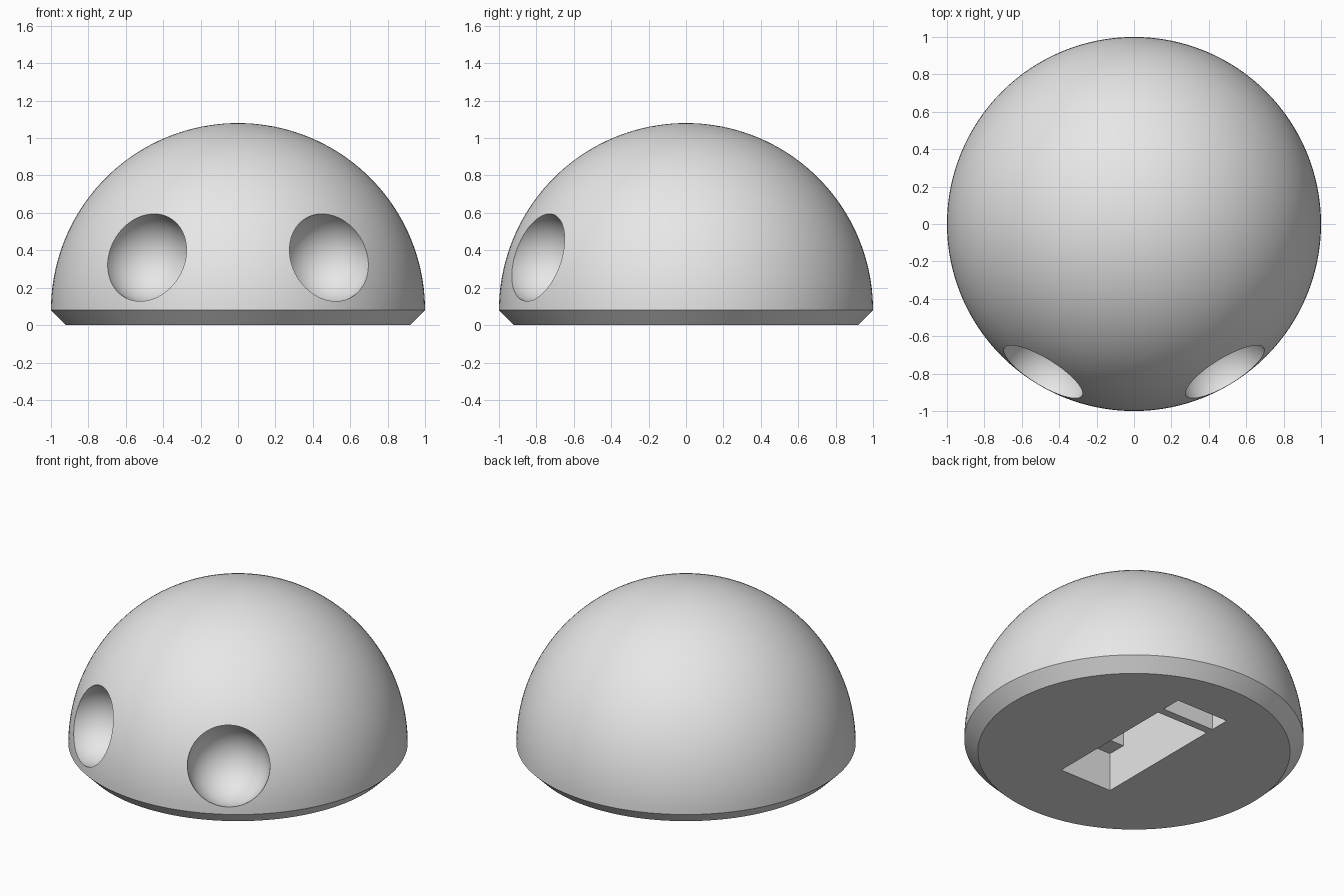
import bpy
import bmesh
import math
from mathutils import Matrix, Vector

cube = bpy.data.objects.get("Cube")
if cube:
    bpy.data.objects.remove(cube, do_unlink=True)

BASE_Z = 0.08      # height of the chamfered base rim
SEGMENTS = 128

# Single plain grey
grey = bpy.data.materials.new("plain grey")
grey.diffuse_color = (0.8, 0.8, 0.8, 1)
grey.use_nodes = True
grey.node_tree.nodes["Principled BSDF"].inputs["Base Color"].default_value = (0.8, 0.8, 0.8, 1)


def make_object(name, bm):
    bmesh.ops.recalc_face_normals(bm, faces=bm.faces)
    mesh = bpy.data.meshes.new(name)
    bm.to_mesh(mesh)
    bm.free()
    mesh.materials.append(grey)
    obj = bpy.data.objects.new(name, mesh)
    bpy.context.collection.objects.link(obj)
    return obj


def make_box(name, low, high):
    low, high = Vector(low), Vector(high)
    bm = bmesh.new()
    bmesh.ops.create_cube(bm, size=1)
    bmesh.ops.scale(bm, vec=high - low, verts=bm.verts)
    bmesh.ops.translate(bm, vec=(low + high) / 2, verts=bm.verts)
    return make_object(name, bm)


def make_ball(name, centre, radius):
    bm = bmesh.new()
    turn = Vector(centre).to_track_quat("Z", "Y").to_matrix().to_4x4()
    bmesh.ops.create_uvsphere(bm, u_segments=64, v_segments=32, radius=radius,
                              matrix=Matrix.Translation(centre) @ turn)
    return make_object(name, bm)


def make_dome():
    # Lathe the quarter arc and the chamfer, then cap the underside
    steps = 40
    profile = [(0.92, 0.0)]
    for i in range(steps + 1):
        a = math.pi / 2 * i / steps
        profile.append((math.cos(a), BASE_Z + math.sin(a)))
    bm = bmesh.new()
    verts = [bm.verts.new((r, 0, z)) for r, z in profile]
    edges = [bm.edges.new(pair) for pair in zip(verts, verts[1:])]
    bmesh.ops.spin(bm, geom=verts + edges, cent=(0, 0, 0), axis=(0, 0, 1),
                   angle=2 * math.pi, steps=SEGMENTS)
    bmesh.ops.remove_doubles(bm, verts=bm.verts, dist=0.0005)
    rim = [e for e in bm.edges if e.is_boundary]
    bmesh.ops.holes_fill(bm, edges=rim, sides=0)
    return make_object("dome_body", bm)


dome = make_dome()
cutters = []

# Round eye sockets on the front, mirrored left and right
for side, label in ((1, "left"), (-1, "right")):
    cutters.append(make_ball(label + "_eye_socket", (side * 0.486, -0.79, 0.361), 0.244))

# Underside compartment with an end shelf, and the latch slot behind it
cutters.append(make_box("compartment_opening", (-0.187, -0.443, -0.1), (0.187, 0.443, 0.25)))
cutters.append(make_box("compartment_well", (-0.187, -0.32, 0.2), (0.187, 0.32, 0.5)))
cutters.append(make_box("latch_slot", (-0.187, 0.495, -0.1), (0.187, 0.627, 0.25)))

# Carve every recess out of the dome
bpy.ops.object.select_all(action="DESELECT")
bpy.context.view_layer.objects.active = dome
dome.select_set(True)
for cutter in cutters:
    cutter.hide_render = True
    mod = dome.modifiers.new(cutter.name, "BOOLEAN")
    mod.operation = "DIFFERENCE"
    mod.solver = "EXACT"
    mod.object = cutter
    bpy.ops.object.modifier_apply(modifier=mod.name)
for cutter in cutters:
    bpy.data.objects.remove(cutter, do_unlink=True)

bpy.ops.object.shade_smooth_by_angle(angle=math.radians(30))
